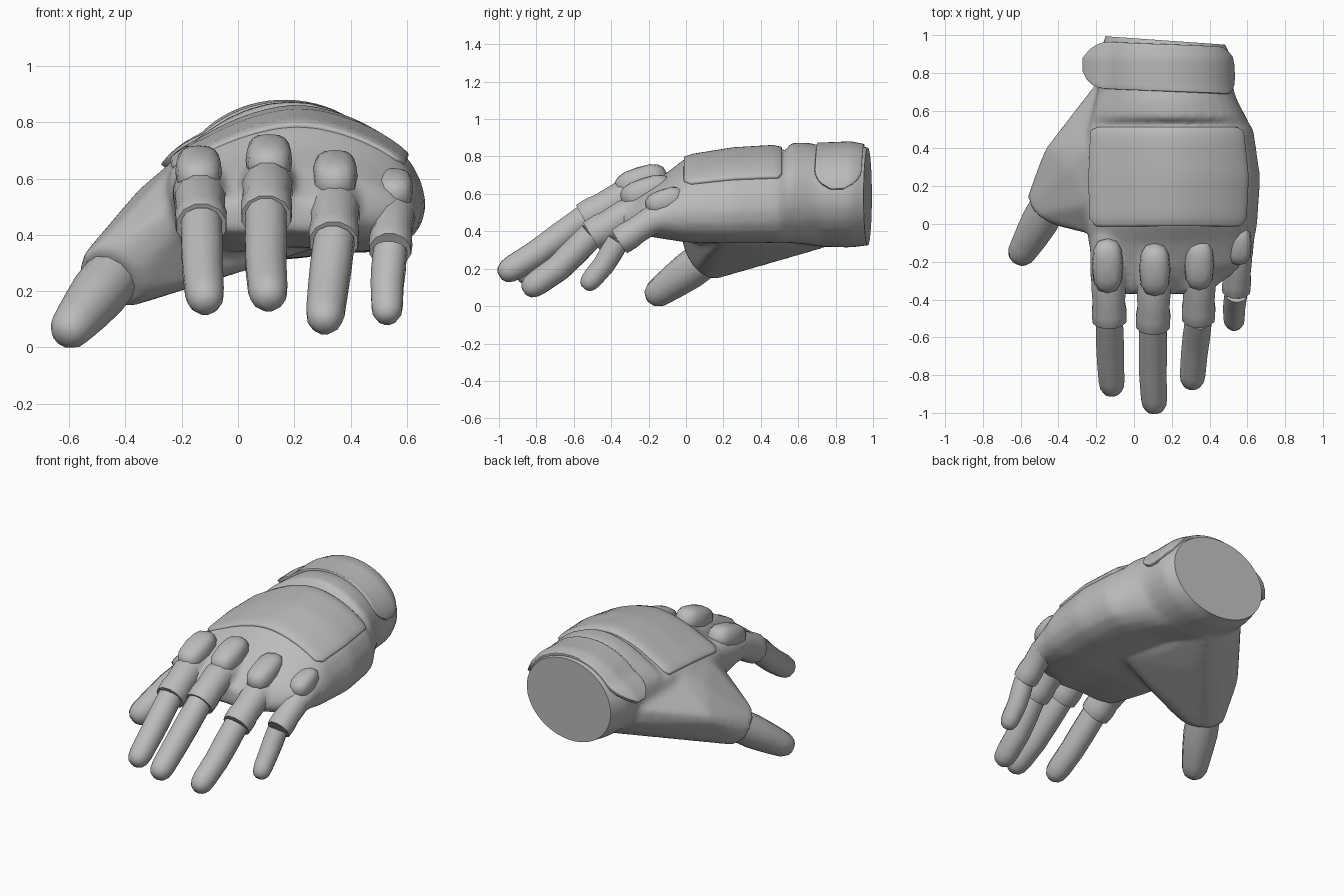
import bpy, bmesh, math
from mathutils import Vector

if "Cube" in bpy.data.objects:
    bpy.data.objects.remove(bpy.data.objects["Cube"])

grey = bpy.data.materials.new("glove_grey")
grey.diffuse_color = (0.5, 0.5, 0.5, 1)
grey.use_nodes = True
grey.node_tree.nodes["Principled BSDF"].inputs["Base Color"].default_value = grey.diffuse_color


def finish(name, bm, fix_normals=True):
    if fix_normals:
        bmesh.ops.recalc_face_normals(bm, faces=bm.faces)
    me = bpy.data.meshes.new(name)
    bm.to_mesh(me)
    bm.free()
    ob = bpy.data.objects.new(name, me)
    bpy.context.collection.objects.link(ob)
    me.materials.append(grey)
    return ob


def smooth(ob, deg=50):
    bpy.ops.object.select_all(action='DESELECT')
    ob.select_set(True)
    bpy.context.view_layer.objects.active = ob
    bpy.ops.object.shade_smooth_by_angle(angle=math.radians(deg))


def add_loft(bm, rings):
    rows = [[bm.verts.new(p) for p in ring] for ring in rings]
    n = len(rows[0])
    for a, b in zip(rows, rows[1:]):
        for i in range(n):
            bm.faces.new((a[i], a[(i + 1) % n], b[(i + 1) % n], b[i]))
    bm.faces.new(rows[0][::-1])
    bm.faces.new(rows[-1])


def circle(c, t, r, n=12):
    t = t.normalized()
    side = t.cross(Vector((0, 0, 1))).normalized()
    up = side.cross(t)
    return [c + r * (math.cos(a) * side + math.sin(a) * up)
            for a in (2 * math.pi * (i + .5) / n for i in range(n))]


def tube_rings(path, n=12):
    pts = [Vector(p[:3]) for p in path]
    return [circle(p, pts[min(i + 1, len(pts) - 1)] - pts[max(i - 1, 0)], path[i][3], n)
            for i, p in enumerate(pts)]


# Hand cross-section (unit width and height) and its stations along y
PROFILE = [(-1, .64), (-.69, .81), (-.35, .94), (0, 1), (.33, .95), (.66, .82), (.89, .64),
           (1, .35), (.88, .1), (.5, 0), (0, .04), (-.5, 0), (-.85, .1), (-1, .35)]
# y, left, right, bottom, top, blend from wrist oval to hand profile
STATIONS = [(-.37, -.15, .38, .41, .53, 1), (-.22, -.2, .59, .375, .64, 1), (-.1, -.23, .635, .355, .715, 1),
            (0, -.24, .655, .34, .795, 1), (.25, -.245, .67, .335, .835, 1), (.5, -.235, .635, .335, .85, .9),
            (.53, -.23, .615, .335, .825, .8), (.56, -.22, .6, .33, .875, .7), (.66, -.2, .55, .32, .875, .4),
            (.71, -.19, .53, .315, .86, .1), (.88, -.19, .52, .312, .867, 0), (1.1, -.12, .41, .34, .825, 0)]
# Sleeve root, joint, cuff, mid, fingertip, sleeve radius, finger radius, knuckle centre and size
FINGERS = {
    "index": ((-.135, -.12, .56), (-.135, -.34, .525), (-.13, -.53, .425), (-.125, -.72, .27),
              (-.115, -.90, .145), .093, .076, (-.14, -.22, .625), (.083, .15, .078)),
    "middle": ((.11, -.12, .59), (.105, -.36, .57), (.1, -.56, .455), (.1, -.8, .28),
               (.11, -.995, .16), .092, .077, (.11, -.24, .665), (.083, .145, .08)),
    "ring": ((.345, -.1, .55), (.345, -.33, .48), (.34, -.52, .365), (.32, -.68, .205),
             (.305, -.865, .075), .09, .075, (.345, -.21, .61), (.08, .145, .078)),
    "little": ((.56, 0, .51), (.55, -.19, .455), (.54, -.37, .335), (.53, -.44, .22),
               (.53, -.545, .095), .077, .062, (.556, -.11, .562), (.067, .11, .065)),
}

# Palm, thumb mound, web and finger roots, fused into one smooth skin
bm = bmesh.new()


def hand_point(y, t, lift=0):
    """Point on the hand surface at length y and profile parameter t."""
    a, b = next((p for p in zip(STATIONS, STATIONS[1:]) if p[0][0] <= y <= p[1][0]))
    f = (y - a[0]) / (b[0] - a[0])
    _, xl, xr, zb, zt, w = [p + (q - p) * f for p, q in zip(a, b)]
    k, s = int(t // 1), t % 1
    p0, p1, p2, p3 = [Vector(PROFILE[(k + j) % 14]) for j in (-1, 0, 1, 2)]
    uv = .5 * (2 * p1 + (p2 - p0) * s + (2 * p0 - 5 * p1 + 4 * p2 - p3) * s * s
               + (3 * p1 - p0 - 3 * p2 + p3) * s ** 3)
    ang = math.radians(167 - t * 360 / 14)
    oval = Vector((math.cos(ang), .5 + .5 * math.sin(ang)))
    uv = oval.lerp(uv, w)
    c = Vector(((xl + xr) / 2, y, (zb + zt) / 2))
    p = Vector((c.x + uv.x * (xr - xl) / 2, y, zb + uv.y * (zt - zb)))
    return p + (p - c).normalized() * lift


add_loft(bm, [[hand_point(s[0], t / 2) for t in range(28)] for s in STATIONS])
for root, joint, cuff, mid, tip, rs, rf, kc, ks in FINGERS.values():
    a, j = Vector(root), Vector(joint)
    add_loft(bm, tube_rings([(*a.lerp(j, -.3), rs * 1.05), (*a.lerp(j, .4), rs * 1.1),
                             (*a.lerp(j, .85), rs * 1.05), (*a.lerp(j, 1.1), rs * .9)]))
mound = circle(Vector((-.455, .085, .245)), Vector((-.25, -.36, -.3)), .128)
mound += [Vector(p) for p in (
    (-.48, .38, .37), (-.46, .41, .43), (-.35, .3, .565), (-.19, .76, .53), (-.18, .76, .44),
    (-.215, .4, .68), (-.235, .1, .64), (-.22, -.06, .52), (-.22, -.04, .42), (-.2, .08, .22),
    (0, .12, .28), (-.04, .48, .255), (.25, .2, .345), (.08, .76, .315), (-.1, .74, .36), (-.17, .35, .215))]
hull = bmesh.ops.convex_hull(bm, input=[bm.verts.new(p) for p in mound])
bmesh.ops.delete(bm, geom=[g for g in hull["geom_interior"] if isinstance(g, bmesh.types.BMVert)],
                 context='VERTS')
draft = finish("palm_draft", bm)
mod = draft.modifiers.new("fuse", 'REMESH')
mod.mode, mod.voxel_size = 'VOXEL', .017
mod = draft.modifiers.new("soften", 'SMOOTH')
mod.factor, mod.iterations = .5, 12
skin = bpy.data.meshes.new_from_object(draft.evaluated_get(bpy.context.evaluated_depsgraph_get()))
bpy.data.objects.remove(draft)

# Flat slanted cut at the wrist
bm = bmesh.new()
bm.from_mesh(skin)
bmesh.ops.bisect_plane(bm, geom=bm.verts[:] + bm.edges[:] + bm.faces[:], plane_co=(.16, .972, 0),
                       plane_no=(.07, 1, 0), clear_outer=True)
bmesh.ops.holes_fill(bm, edges=[e for e in bm.edges if e.is_boundary], sides=0)
smooth(finish("palm", bm))


# Curved plates that follow the hand surface
def patch(name, t0, t1, y_range, lift, thick, cols=20, rows=10):
    bm = bmesh.new()
    grid = []
    for c in range(cols + 1):
        s = c / cols
        ya, yb = y_range(s)
        grid.append([bm.verts.new(hand_point(ya + (yb - ya) * r / rows, t0 + (t1 - t0) * s, lift(s)))
                     for r in range(rows + 1)])
    for a, b in zip(grid, grid[1:]):
        for r in range(rows):
            bm.faces.new((a[r], b[r], b[r + 1], a[r + 1]))
    ob = finish(name, bm, False)
    m = ob.modifiers.new("thickness", 'SOLIDIFY')
    m.thickness, m.offset = thick, -1
    m = ob.modifiers.new("soft_edge", 'BEVEL')
    m.width, m.segments, m.angle_limit = .01, 2, math.radians(50)
    smooth(ob)


def plate_range(s):
    e = max(0, abs(2 * s - 1) - .88) / .12
    return -.015 + .04 * e * e, .515 - .02 * e * e


def strap_range(s):
    end = max(0, 1 - s / .14, (s - .86) / .14)
    half = .125 * math.sqrt(max(.08, 1 - end * end))
    mid = .845 - .035 * s
    return mid - half, mid + half


patch("back_plate", .15, 5.75, plate_range, lambda s: .014, .05)
patch("wrist_strap", -.1, 6.2, strap_range, lambda s: .014 + .077 * max(0, 1 - s / .16), .03, cols=30)


def digit(name, cuff, mid, tip, r, taper=1):
    a, m, e = Vector(cuff), Vector(mid), Vector(tip)
    d = (e - m).normalized()
    q = r * taper
    path = [(*a.lerp(m, -.1), r * .98), (*a.lerp(m, .5), r), (*m, (r + q) * .485), (*(e - d * q * 1.2), q * .93),
            (*(e - d * q * .6), q * .84), (*(e - d * q * .2), q * .62), (*e, q * .3)]
    bm = bmesh.new()
    add_loft(bm, tube_rings(path))
    smooth(finish(name, bm))


for key, (root, joint, cuff, mid, tip, rs, rf, kc, ks) in FINGERS.items():
    # Glove sleeve flaring to a sharp cuff
    a, j, c = Vector(root), Vector(joint), Vector(cuff)
    path = [(*a, rs * .97), (*a.lerp(j, .6), rs), (*j, rs), (*j.lerp(c, .42), rs * .95),
            (*j.lerp(c, .64), rs * 1.02), (*j.lerp(c, .88), rs * 1.0), (*j.lerp(c, .92), rs * .97)]
    bm = bmesh.new()
    add_loft(bm, tube_rings(path))
    smooth(finish(key + "_sleeve", bm))
    digit(key + "_finger", cuff, mid, tip, rf)
    # Domed knuckle pad tilted along the finger
    bm = bmesh.new()
    bmesh.ops.create_uvsphere(bm, u_segments=12, v_segments=8, radius=1)
    for v in bm.verts:
        v.co = [math.copysign(abs(q) ** .75, q) * s for q, s in zip(v.co, ks)]
    pad = finish(key + "_knuckle_pad", bm)
    pad.location, pad.rotation_euler = kc, (math.radians(18), 0, 0)
    smooth(pad)

# Thumb
digit("thumb", (-.45, .1, .25), (-.54, -.06, .135), (-.622, -.198, .035), .102, .86)
